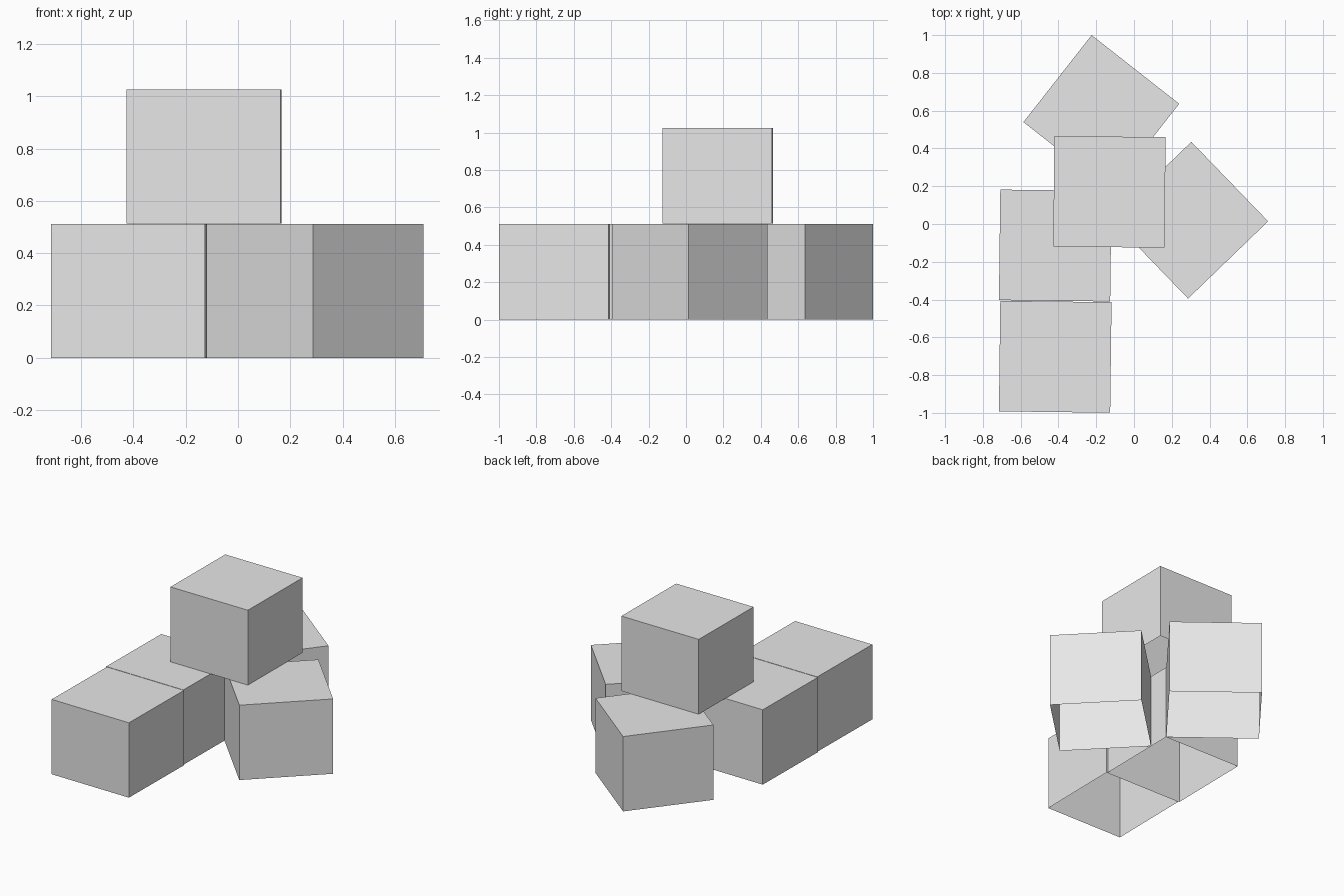
import bpy
import bmesh
from math import radians
from mathutils import Matrix

cube = bpy.data.objects.get("Cube")
if cube:
    bpy.data.objects.remove(cube, do_unlink=True)

WIDTH, DEPTH, HEIGHT = 0.589, 0.585, 0.512

# One flat grey for every box
grey = bpy.data.materials.new("light grey")
grey.use_nodes = True
colour = (0.8, 0.8, 0.8, 1)
grey.diffuse_color = colour
grey.node_tree.nodes["Principled BSDF"].inputs["Base Color"].default_value = colour

# Shared box mesh, standing on its base and open underneath
mesh = bpy.data.meshes.new("open_box")
bm = bmesh.new()
bmesh.ops.create_cube(bm, size=1, matrix=Matrix.Translation((0, 0, HEIGHT / 2))
                      @ Matrix.Diagonal((WIDTH, DEPTH, HEIGHT, 1)))
bm.normal_update()
bottom = [f for f in bm.faces if f.normal.z < -0.5]
bmesh.ops.delete(bm, geom=bottom, context='FACES_ONLY')
bm.to_mesh(mesh)
bm.free()
mesh.materials.append(grey)


def place_box(name, x, y, turn, level=0):
    box = bpy.data.objects.new(name, mesh)
    box.location = (x, y, level * (HEIGHT + 0.001))
    box.rotation_euler.z = radians(turn)
    bpy.context.collection.objects.link(box)


# Four boxes on the ground, one stacked on top
place_box("front_box", -0.417, -0.703, -0.7)
place_box("middle_box", -0.417, -0.114, -0.7)
place_box("back_box", -0.173, 0.588, -38.1)
place_box("side_box", 0.295, 0.02, 44)
place_box("top_box", -0.13, 0.17, -0.5, level=1)
